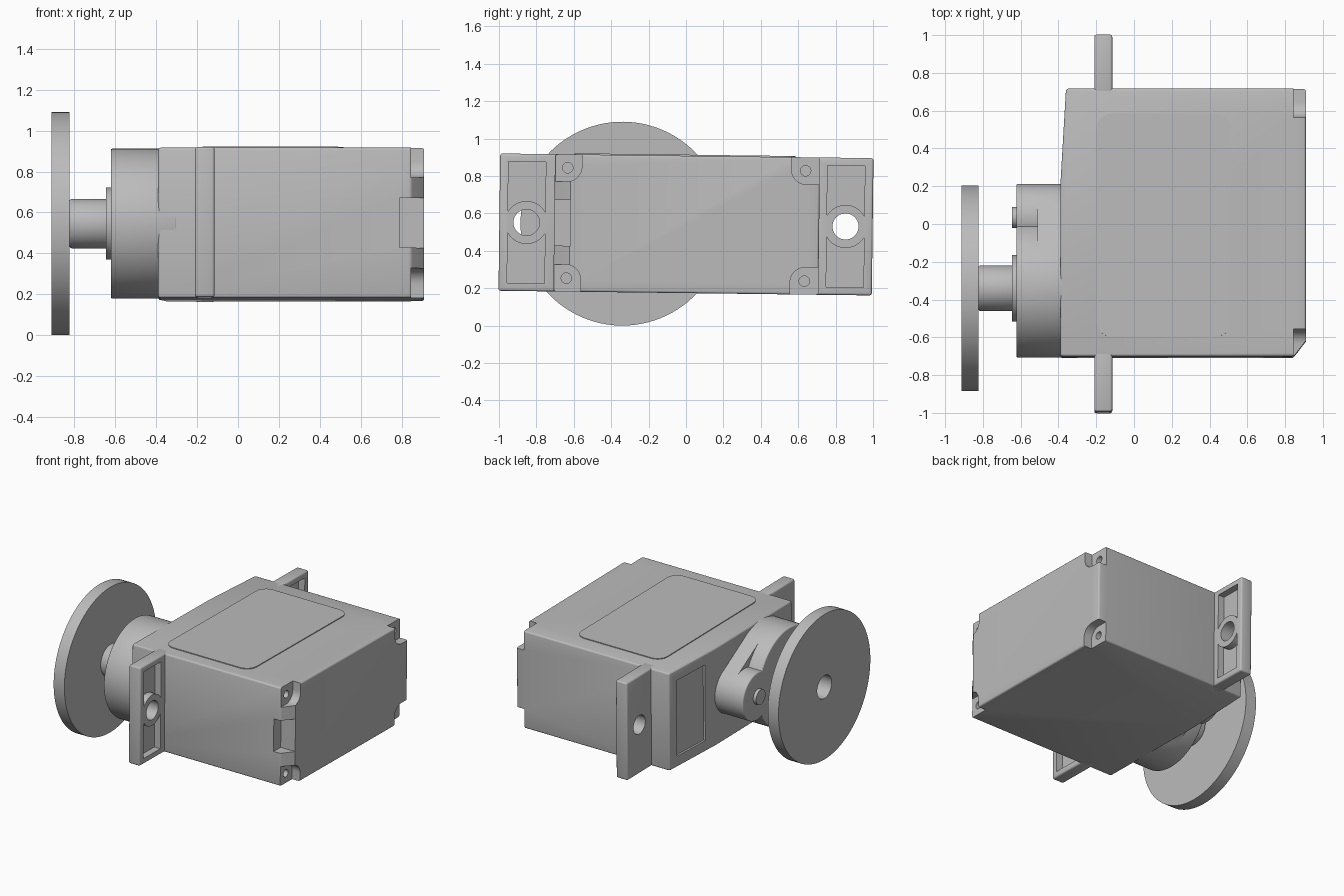
import bpy, bmesh, math
from mathutils import Matrix, Vector

old = bpy.data.objects.get("Cube")
if old:
    bpy.data.objects.remove(old, do_unlink=True)

grey = bpy.data.materials.new("plain_grey")
grey.use_nodes = True
GREY = (0.5, 0.5, 0.5, 1)
grey.diffuse_color = GREY
grey.node_tree.nodes["Principled BSDF"].inputs["Base Color"].default_value = GREY

HALF = 0.367        # half height of the case
SHAFT_Y = -0.34     # output axis
PIN_Y = 0.035       # small gear axis
parts = []


def prism(name, pts, axis, lo, hi):
    """Extrude a 2D profile along x (points are y, z) or z (points are x, y)."""
    bm = bmesh.new()
    verts = [bm.verts.new((lo, a, b) if axis == "x" else (a, b, lo)) for a, b in pts]
    face = bm.faces.new(verts)
    ext = bmesh.ops.extrude_face_region(bm, geom=[face])["geom"]
    move = Vector((hi - lo, 0, 0)) if axis == "x" else Vector((0, 0, hi - lo))
    bmesh.ops.translate(bm, vec=move, verts=[v for v in ext if isinstance(v, bmesh.types.BMVert)])
    bmesh.ops.recalc_face_normals(bm, faces=bm.faces)
    mesh = bpy.data.meshes.new(name)
    bm.to_mesh(mesh)
    bm.free()
    mesh.materials.append(grey)
    ob = bpy.data.objects.new(name, mesh)
    bpy.context.collection.objects.link(ob)
    return ob


def arc(cy, cz, r, start, end, n):
    steps = [math.radians(start + (end - start) * i / n) for i in range(n + 1)]
    return [(cy + r * math.cos(t), cz + r * math.sin(t)) for t in steps]


def cylinder(name, y, z, r, lo, hi, n=64):
    return prism(name, arc(y, z, r, 0, 360, n)[:-1], "x", lo, hi)


def rect(a0, a1, b0, b1):
    return [(a0, b0), (a1, b0), (a1, b1), (a0, b1)]


def round_rect(a0, a1, b0, b1, r):
    return (arc(a1 - r, b1 - r, r, 0, 90, 6) + arc(a0 + r, b1 - r, r, 90, 180, 6)
            + arc(a0 + r, b0 + r, r, 180, 270, 6) + arc(a1 - r, b0 + r, r, 270, 360, 6))


def apply(ob, mod):
    bpy.context.view_layer.objects.active = ob
    bpy.ops.object.modifier_apply(modifier=mod.name)


def bevel(ob, width):
    mod = ob.modifiers.new("edge", "BEVEL")
    mod.width = width
    mod.segments = 3
    mod.angle_limit = math.radians(40)
    mod.limit_method = "ANGLE"
    apply(ob, mod)
    return ob


def combine(ob, tool, operation="DIFFERENCE"):
    mod = ob.modifiers.new("cut", "BOOLEAN")
    mod.operation = operation
    mod.solver = "EXACT"
    mod.object = tool
    apply(ob, mod)
    bpy.data.objects.remove(tool, do_unlink=True)


# Case with a slanted shaft side and a chamfered cable edge
case = bevel(prism("case", [(-0.39, -0.705), (0.845, -0.705), (0.91, -0.62), (0.91, 0.712),
                            (-0.36, 0.712), (-0.39, 0.2)], "z", -HALF, HALF), 0.012)
parts.append(case)

# Cable slot
combine(case, prism("slot", rect(-0.8, -0.62, -0.122, 0.122), "x", 0.79, 1))

# Screw corners: rounded notch with a screw hole
for sy in (-1, 1):
    for sz in (-1, 1):
        yi, zi, r = 0.56, 0.222, 0.08
        pts = [(0.8, 0.5), (yi, 0.5)] + arc(yi + r, zi + r, r, 180, 270, 8) + [(0.8, zi)]
        combine(case, prism("notch", [(sy * a, sz * b) for a, b in pts], "x", 0.845, 1))
        combine(case, cylinder("screw_hole", sy * 0.636, sz * 0.295, 0.028, 0.76, 0.9, 24))

# Shallow rectangular recess on the slanted side
recess = prism("recess", rect(-0.155, 0.155, -0.285, 0.285), "x", -0.2, 0.015)
recess.data.transform(Matrix.Translation((-0.374, 0.475, 0)) @ Matrix.Rotation(-0.058, 4, "Z"))
combine(case, recess)

# Raised label plate on top
parts.append(prism("label_plate", round_rect(-0.2, 0.515, -0.6, 0.58, 0.08), "z",
                   HALF - 0.01, HALF + 0.006))

# Mounting ears with pockets around a drilled boss
for side, sy in (("right", -1), ("left", 1)):
    lo, hi = sorted((sy * 0.65, sy * 0.998))
    ear = bevel(prism("mounting_ear_" + side, rect(lo, hi, -HALF, HALF), "x", -0.21, -0.115), 0.012)
    y = sy * 0.853
    pocket = prism("pocket", rect(y - 0.1, y + 0.1, -0.325, 0.325), "x", -0.165, 0)
    combine(pocket, cylinder("boss", y, 0, 0.115, -0.3, 0.1, 48))
    combine(ear, pocket)
    combine(ear, cylinder("hole", y, 0, 0.07, -0.3, 0.1, 40))
    parts.append(ear)

# Gear housing: large and small round towers over a lower tangent web
parts.append(bevel(cylinder("gear_tower", SHAFT_Y, 0, HALF, -0.622, -0.3, 96), 0.008))
parts.append(bevel(cylinder("small_tower", PIN_Y, 0, 0.178, -0.622, -0.3), 0.008))
web = arc(SHAFT_Y, 0, HALF - 0.001, 60, 300, 48) + arc(PIN_Y, 0, 0.177, -60, 60, 24)
parts.append(prism("gear_web", web, "x", -0.51, -0.3))
parts.append(cylinder("gear_pin", PIN_Y, 0, 0.056, -0.646, -0.6, 32))
parts.append(cylinder("shaft_collar", SHAFT_Y, 0, 0.176, -0.646, -0.6))

# Output shaft and wheel with a centre bore
shaft = bevel(cylinder("output_shaft", SHAFT_Y, 0, 0.121, -0.826, -0.6), 0.015)
wheel = cylinder("wheel", SHAFT_Y, 0, 0.545, -0.912, -0.823, 96)
for ob in (shaft, wheel):
    combine(ob, cylinder("bore", SHAFT_Y, 0, 0.086, -1, -0.72, 48))
    parts.append(ob)

# Lean the whole assembly slightly and lift it onto the ground
place = Matrix.Translation((0, 0, 0.541)) @ Matrix.Rotation(-0.0125, 4, "X")
bpy.ops.object.select_all(action="DESELECT")
for ob in parts:
    ob.data.transform(place)
    ob.select_set(True)
bpy.context.view_layer.objects.active = case
bpy.ops.object.shade_smooth_by_angle(angle=math.radians(35))
